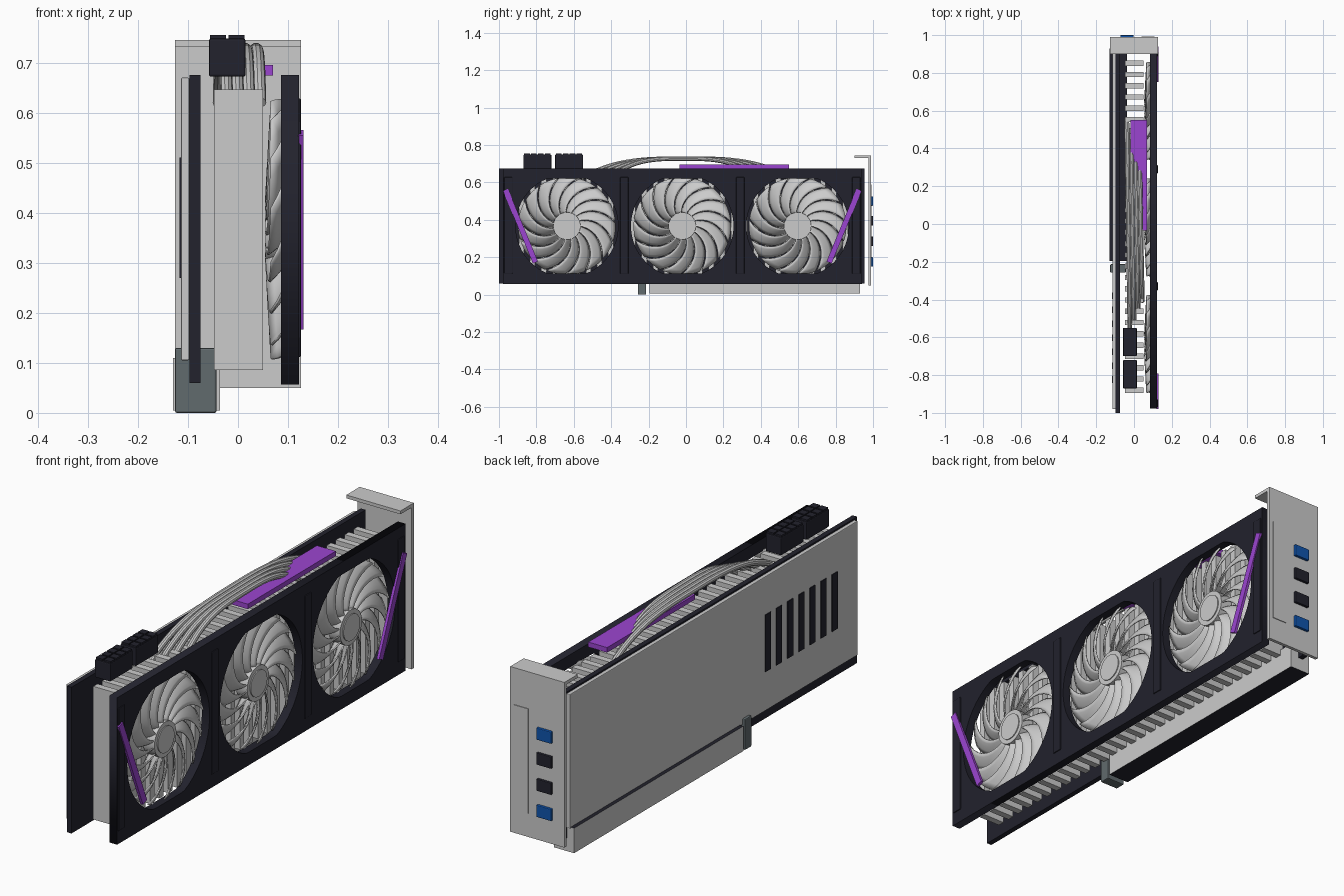
import bpy, bmesh
from math import sin, cos, pi, atan2, hypot
from mathutils import Matrix, Vector

cube = bpy.data.objects.get("Cube")
if cube:
    bpy.data.objects.remove(cube, do_unlink=True)


def material(name, rgb):
    m = bpy.data.materials.new(name)
    m.use_nodes = True
    m.diffuse_color = (*rgb, 1)
    m.node_tree.nodes["Principled BSDF"].inputs["Base Color"].default_value = (*rgb, 1)
    return m


GREY = material("light grey", (0.6, 0.6, 0.6))
DARK = material("dark navy", (0.016, 0.016, 0.026))
SLATE = material("slate", (0.12, 0.145, 0.155))
PURPLE = material("purple", (0.33, 0.06, 0.63))
BLUE = material("blue", (0.005, 0.09, 0.42))


def finish(name, bm, mat, smooth=False):
    bmesh.ops.recalc_face_normals(bm, faces=bm.faces)
    me = bpy.data.meshes.new(name)
    bm.to_mesh(me)
    bm.free()
    me.materials.append(mat)
    ob = bpy.data.objects.new(name, me)
    bpy.context.collection.objects.link(ob)
    if smooth:
        shade(ob)
    return ob


def shade(ob):
    bpy.ops.object.select_all(action='DESELECT')
    ob.select_set(True)
    bpy.context.view_layer.objects.active = ob
    bpy.ops.object.shade_smooth_by_angle()


def add_box(bm, x, y, z):
    """Add a box given as (low, high) pairs."""
    size = [b - a for a, b in (x, y, z)]
    mid = [(a + b) / 2 for a, b in (x, y, z)]
    bmesh.ops.create_cube(bm, size=1, matrix=Matrix.Translation(mid) @ Matrix.Diagonal((*size, 1)))


def box(name, x, y, z, mat, bevel=0):
    bm = bmesh.new()
    add_box(bm, x, y, z)
    if bevel:
        bmesh.ops.bevel(bm, geom=bm.edges[:], offset=bevel, segments=2, affect='EDGES', profile=0.5)
    return finish(name, bm, mat)


def around(c, half):
    return (c - half, c + half)


MID_Y, MID_Z = -0.02, 0.367
FANS = [MID_Y + k * 0.617 for k in (-1, 0, 1)]

# Circuit board and backplate with vents
box("circuit_board", (-0.097, -0.075), (-1, 0.955), (0.06, 0.675), DARK)
box("backplate", (-0.114, -0.097), (-0.98, 0.935), (0.105, 0.67), GREY, 0.003)
for i in range(7):
    box(f"backplate_vent_{i + 1}", (-0.117, -0.11), around(-0.38 - i * 0.074, 0.018), (0.27, 0.51), DARK)

# Heatsink fins
bm = bmesh.new()
for i in range(30):
    add_box(bm, (-0.048, 0.05), around(-0.88 + i * 0.0597, 0.014), (0.086, 0.646))
finish("heatsink_fins", bm, GREY)

# Shroud: flat outline with three flattened round openings
curve = bpy.data.curves.new("fan_shroud", 'CURVE')
curve.dimensions, curve.fill_mode, curve.extrude = '2D', 'BOTH', 0.018
outlines = [[(-0.978, 0.057), (0.94, 0.057), (0.94, 0.675), (-0.978, 0.675)]]
for c in FANS:
    ring = [(0.274 * cos(a * pi / 32), 0.274 * sin(a * pi / 32)) for a in range(64)]
    outlines.append([(c + u, MID_Z + max(-0.255, min(0.255, v))) for u, v in ring])
for pts in outlines:
    sp = curve.splines.new('POLY')
    sp.points.add(len(pts) - 1)
    for p, (u, v) in zip(sp.points, pts):
        p.co = (u, v, 0, 1)
    sp.use_cyclic_u = True
curve.materials.append(DARK)
shroud = bpy.data.objects.new("fan_shroud", curve)
bpy.context.collection.objects.link(shroud)
# outline axes map to y and z, thickness to x
shroud.matrix_world = Matrix(((0, 0, 1, 0.104), (1, 0, 0, 0), (0, 1, 0, 0), (0, 0, 0, 1)))
bpy.ops.object.select_all(action='DESELECT')
shroud.select_set(True)
bpy.context.view_layer.objects.active = shroud
bpy.ops.object.convert(target='MESH')

for i, k in enumerate((-1.5, -0.5, 0.5, 1.5)):
    box(f"shroud_rib_{i + 1}", (0.115, 0.126), around(MID_Y + k * 0.62, 0.022), (0.112, 0.628), DARK, 0.003)

# Slanted accent strips, mirrored along the card
for side, label in ((-1, "outer"), (1, "bracket")):
    a = Vector((0.125, MID_Y + side * 0.945, 0.56))
    b = Vector((0.125, MID_Y + side * 0.785, 0.172))
    d = b - a
    bm = bmesh.new()
    add_box(bm, around(0, 0.006), around(0, 0.0145), around(0, d.length / 2))
    bm.transform(Matrix.Translation((a + b) / 2) @ Matrix.Rotation(-atan2(d.y, d.z), 4, 'X'))
    finish(f"accent_strip_{label}", bm, PURPLE)


# Fans: curved, pitched blades around a hub
def fan(name, cy):
    bm = bmesh.new()
    blades, rows, cols = 15, 8, 4
    for n in range(blades):
        grid = []
        for i in range(rows + 1):
            t = i / rows
            r = 0.06 + t * 0.2
            row = []
            for j in range(cols + 1):
                s = j / cols
                a = n * 2 * pi / blades - 0.75 * t ** 1.3 + s * 0.38
                x = 0.102 - s * (0.047 - 0.012 * t) + 0.006 * sin(pi * s)
                row.append(bm.verts.new((x, cy + r * cos(a), MID_Z + r * sin(a))))
            grid.append(row)
        for i in range(rows):
            for j in range(cols):
                bm.faces.new((grid[i][j], grid[i][j + 1], grid[i + 1][j + 1], grid[i + 1][j]))
    ob = finish(name + "_blades", bm, GREY, True)
    mod = ob.modifiers.new("thickness", 'SOLIDIFY')
    mod.thickness, mod.offset = 0.005, 0

    bm = bmesh.new()
    for radius, lo, hi in ((0.073, 0.055, 0.108), (0.055, 0.1, 0.112)):
        place = Matrix.Translation(((lo + hi) / 2, cy, MID_Z)) @ Matrix.Rotation(pi / 2, 4, 'Y')
        bmesh.ops.create_cone(bm, cap_ends=True, segments=40, radius1=radius, radius2=radius,
                              depth=hi - lo, matrix=place)
    finish(name + "_hub", bm, GREY, True)


for i, c in enumerate(FANS):
    fan(f"fan_{i + 1}", c)

# Heat pipes arching over the fins
for i in range(4):
    c = bpy.data.curves.new(f"heat_pipe_{i + 1}", 'CURVE')
    c.dimensions, c.bevel_depth, c.bevel_resolution, c.use_fill_caps = '3D', 0.0125, 3, True
    y0, y1 = -0.56 + 0.05 * i, 0.56 - 0.06 * i
    sp = c.splines.new('POLY')
    steps = 28
    sp.points.add(steps)
    for k, p in enumerate(sp.points):
        t = 2 * k / steps - 1
        x = -0.03 + 0.022 * i - 0.008 * t
        p.co = (x, (y0 + y1) / 2 + t * (y1 - y0) / 2, 0.62 + 0.107 * (1 - abs(t) ** 3.2), 1)
    c.materials.append(GREY)
    ob = bpy.data.objects.new(c.name, c)
    bpy.context.collection.objects.link(ob)
    bpy.ops.object.select_all(action='DESELECT')
    ob.select_set(True)
    bpy.context.view_layer.objects.active = ob
    bpy.ops.object.convert(target='MESH')
    shade(bpy.context.object)

# Top accent plate
box("top_accent_plate", (-0.018, 0.07), (-0.035, 0.55), (0.674, 0.695), PURPLE)

# Power sockets: a body topped by two rows of small pin blocks
for i, y0 in enumerate((-0.87, -0.7)):
    box(f"power_socket_{i + 1}", (-0.058, 0.015), (y0, y0 + 0.15), (0.672, 0.748), DARK, 0.004)
    bm = bmesh.new()
    for x in (-0.04, -0.003):
        for k in range(4):
            add_box(bm, around(x, 0.016), around(y0 + 0.02 + k * 0.0367, 0.015), (0.74, 0.755))
    finish(f"power_pins_{i + 1}", bm, DARK)

# Edge connector slot: light sides, dark top and bottom
slot = box("edge_slot", (-0.13, -0.036), (-0.195, 0.93), (0.005, 0.11), GREY)
slot.data.materials.append(DARK)
for f in slot.data.polygons:
    f.material_index = int(abs(f.normal.z) > 0.5)
box("slot_clip", (-0.126, -0.043), (-0.257, -0.213), (0, 0.13), SLATE, 0.004)

# Mounting bracket with flange, raised panel and ports
box("bracket_plate", (-0.126, 0.126), (0.975, 0.989), (0.05, 0.745), GREY)
box("bracket_flange", (-0.126, 0.126), (0.9, 0.98), (0.731, 0.745), GREY)
box("bracket_panel", (0.04, 0.108), (0.985, 0.992), (0.15, 0.59), GREY)
for i, (z, mat) in enumerate(zip((0.175, 0.285, 0.395, 0.5), (BLUE, DARK, DARK, BLUE))):
    box(f"port_{i + 1}", (-0.072, -0.002), (0.98, 1.0), around(z, 0.025), mat, 0.003)
